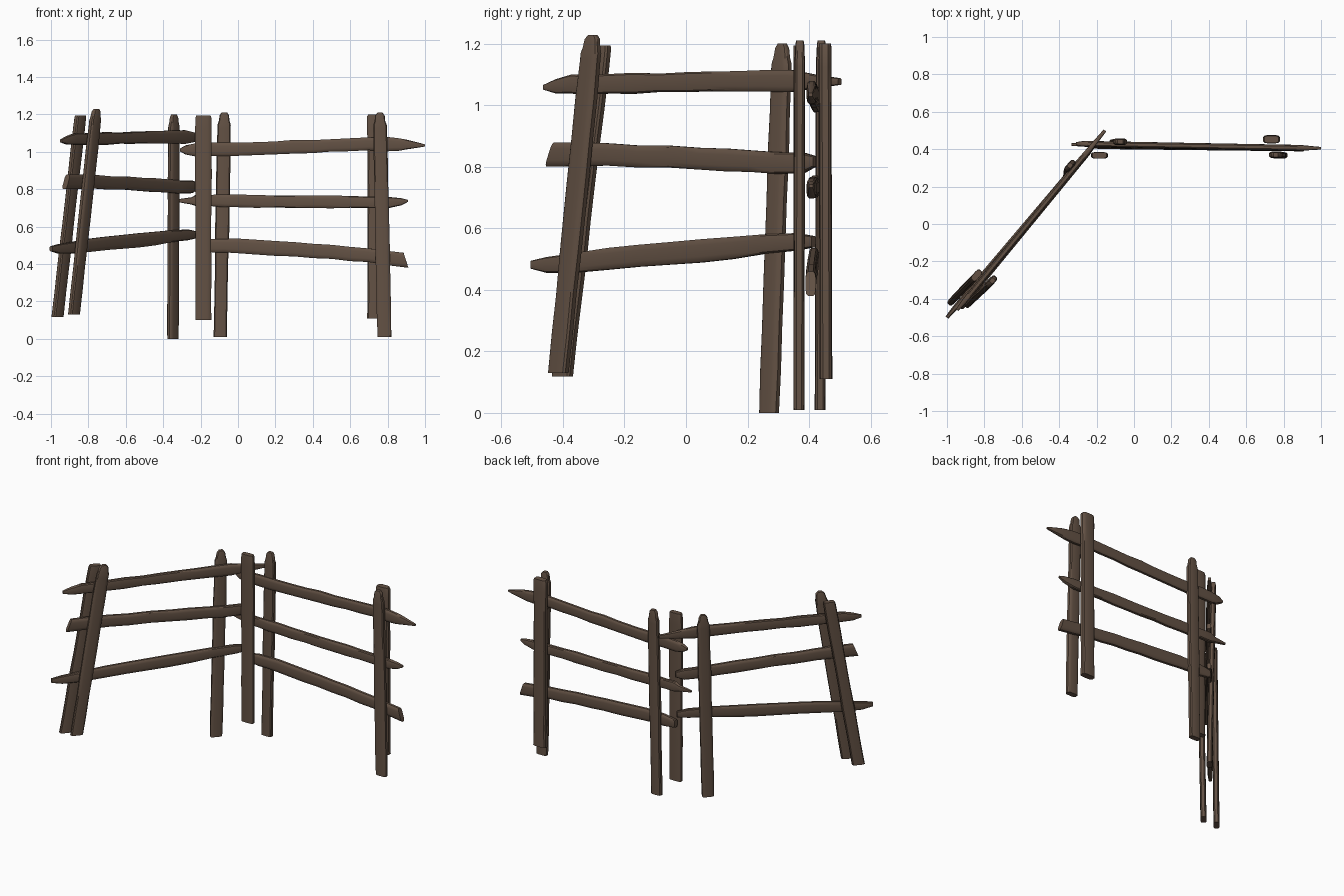
import bpy, bmesh, math, random
from mathutils import Vector

if "Cube" in bpy.data.objects:
    bpy.data.objects.remove(bpy.data.objects["Cube"])

random.seed(4)
wood = bpy.data.materials.new("weathered brown wood")
wood.diffuse_color = (0.125, 0.083, 0.058, 1)
wood.use_nodes = True
wood.node_tree.nodes["Principled BSDF"].inputs["Base Color"].default_value = wood.diffuse_color
UP = Vector((0, 0, 1))


def loft(name, rings, wide, normal, n=12, power=0.55):
    """Skin rounded-rectangle sections: rings = (centre, half width, half thickness, skew vector)."""
    def sq(v):
        return math.copysign(abs(v) ** power, v)
    bm = bmesh.new()
    loops = []
    for c, hw, ht, skew in rings:
        loop = []
        for i in range(n):
            a = 2 * math.pi * (i + 0.5) / n
            u, v = sq(math.cos(a)), sq(math.sin(a))
            loop.append(bm.verts.new(c + wide * hw * u + normal * ht * v + skew * u))
        loops.append(loop)
    for a, b in zip(loops, loops[1:]):
        for i in range(n):
            j = (i + 1) % n
            bm.faces.new((a[i], a[j], b[j], b[i]))
    bm.faces.new(loops[0])
    bm.faces.new(loops[-1])
    bmesh.ops.recalc_face_normals(bm, faces=bm.faces)
    me = bpy.data.meshes.new(name)
    bm.to_mesh(me)
    bm.free()
    me.materials.append(wood)
    ob = bpy.data.objects.new(name, me)
    bpy.context.collection.objects.link(ob)
    bpy.context.view_layer.objects.active = ob
    ob.select_set(True)
    bpy.ops.object.shade_smooth_by_angle(angle=math.radians(35))
    ob.select_set(False)


def post(name, bottom, top, hw, ht, wide, pointed):
    """Split plank post; its top is either sawn or whittled to a blunt point."""
    b, t = Vector(bottom), Vector(top)
    normal = wide.cross(UP)
    if pointed:
        ends = [(0.945, 1), (0.962, 0.78), (0.988, 0.66), (1, 0.38)]
    else:
        ends = [(0.99, 1), (1, 0.88)]
    steps = [(i / 8 * 0.93, 1) for i in range(9)] + ends
    rings = []
    for s, k in steps:
        j = random.uniform(-0.002, 0.002)
        rings.append((b.lerp(t, s), hw * k + j, ht * (0.5 + 0.5 * k), Vector((0, 0, 0))))
    loft(name, rings, wide, normal)


def rail(name, p0, p1, axis, ht, profile, skew=0.0):
    """Rough rail; profile = (coordinate along axis, top z, bottom z)."""
    a, b = Vector((*p0, 0)), Vector((*p1, 0))
    along = (b - a).normalized()
    rings = []
    for k, (u, zt, zb) in enumerate(profile):
        pts = [(u, zt, zb)]
        if k + 1 < len(profile):           # add wobbling sections on long spans
            nx = profile[k + 1]
            m = int(abs(nx[0] - u) / 0.11)
            for i in range(1, m + 1):
                f = i / (m + 1)
                w = [random.uniform(-0.003, 0.003) for _ in range(2)]
                pts.append((u + (nx[0] - u) * f, zt + (nx[1] - zt) * f + w[0],
                            zb + (nx[2] - zb) * f + w[1]))
        for q, top, bot in pts:
            s = (q - p0[axis]) / (p1[axis] - p0[axis])
            c = a.lerp(b, s)
            c.z = (top + bot) / 2
            h = (top - bot) / 2
            last = (k == len(profile) - 1) if skew < 0 else (k == 0)
            sk = along * abs(skew) * (1 if skew > 0 else -1) if last else Vector((0, 0, 0))
            rings.append((c, h, ht * min(1, 0.3 + 0.7 * h / 0.03), sk))
    loft(name, rings, UP, along.cross(UP))


# Panel directions: back panel runs along x, side panel runs diagonally
back = Vector((1, 0, 0))
side = Vector((0.655, 0.756, 0)).normalized()

# Back panel posts, in front of and behind the rails
post("corner_front_post", (-0.185, 0.367, 0.10), (-0.185, 0.367, 1.195), 0.044, 0.018, back, False)
post("corner_rear_post", (-0.095, 0.436, 0.01), (-0.073, 0.440, 1.21), 0.037, 0.018, back, True)
post("end_rear_post", (0.735, 0.455, 0.11), (0.735, 0.452, 1.20), 0.044, 0.021, back, False)
post("end_front_post", (0.783, 0.367, 0.01), (0.758, 0.370, 1.21), 0.038, 0.018, back, True)

# Side panel posts, the outer pair leaning
post("side_inner_post", (-0.348, 0.270, 0.0), (-0.342, 0.313, 1.20), 0.038, 0.017, side, True)
post("side_outer_post_left", (-0.965, -0.402, 0.118), (-0.842, -0.275, 1.195), 0.038, 0.018, side, False)
post("side_outer_post_right", (-0.877, -0.415, 0.13), (-0.757, -0.303, 1.228), 0.039, 0.018, side, True)

# Back panel rails
rail("back_top_rail", (-0.335, 0.430), (1.0, 0.405), 0, 0.016, [
    (-0.31, 1.018, 1.002), (-0.28, 1.035, 0.985), (-0.23, 1.045, 0.975), (0, 1.05, 0.978),
    (0.7, 1.078, 1.008), (0.80, 1.08, 1.002), (0.86, 1.073, 1.005), (0.90, 1.066, 1.012),
    (1.0, 1.04, 1.028)])
rail("back_middle_rail", (-0.335, 0.425), (1.0, 0.405), 0, 0.016, [
    (-0.335, 0.745, 0.733), (-0.25, 0.757, 0.718), (-0.22, 0.773, 0.708), (0, 0.773, 0.703),
    (0.7, 0.762, 0.698), (0.80, 0.76, 0.697), (0.875, 0.752, 0.714), (0.91, 0.743, 0.733)])
rail("back_bottom_rail", (-0.22, 0.418), (0.91, 0.405), 0, 0.017, [
    (-0.22, 0.52, 0.47), (-0.14, 0.535, 0.46), (0, 0.537, 0.457), (0.3, 0.518, 0.44),
    (0.7, 0.484, 0.41), (0.898, 0.461, 0.379)], skew=-0.013)

# Side panel rails
rail("side_top_rail", (-0.942, -0.455), (-0.155, 0.5), 1, 0.016, [
    (-0.46, 1.067, 1.05), (-0.42, 1.085, 1.038), (-0.37, 1.10, 1.037), (-0.25, 1.102, 1.037),
    (0, 1.108, 1.042), (0.34, 1.116, 1.042), (0.42, 1.10, 1.055), (0.5, 1.088, 1.066)])
rail("side_middle_rail", (-0.93, -0.45), (-0.225, 0.41), 1, 0.017, [
    (-0.437, 0.88, 0.80), (-0.25, 0.877, 0.803), (0.05, 0.862, 0.79),
    (0.3, 0.848, 0.776), (0.38, 0.847, 0.778), (0.42, 0.835, 0.80)], skew=0.016)
rail("side_bottom_rail", (-1.0, -0.5), (-0.228, 0.41), 1, 0.016, [
    (-0.5, 0.495, 0.468), (-0.45, 0.507, 0.455), (-0.36, 0.52, 0.455), (-0.25, 0.537, 0.465),
    (0.05, 0.565, 0.488), (0.36, 0.585, 0.527), (0.415, 0.575, 0.538)])
